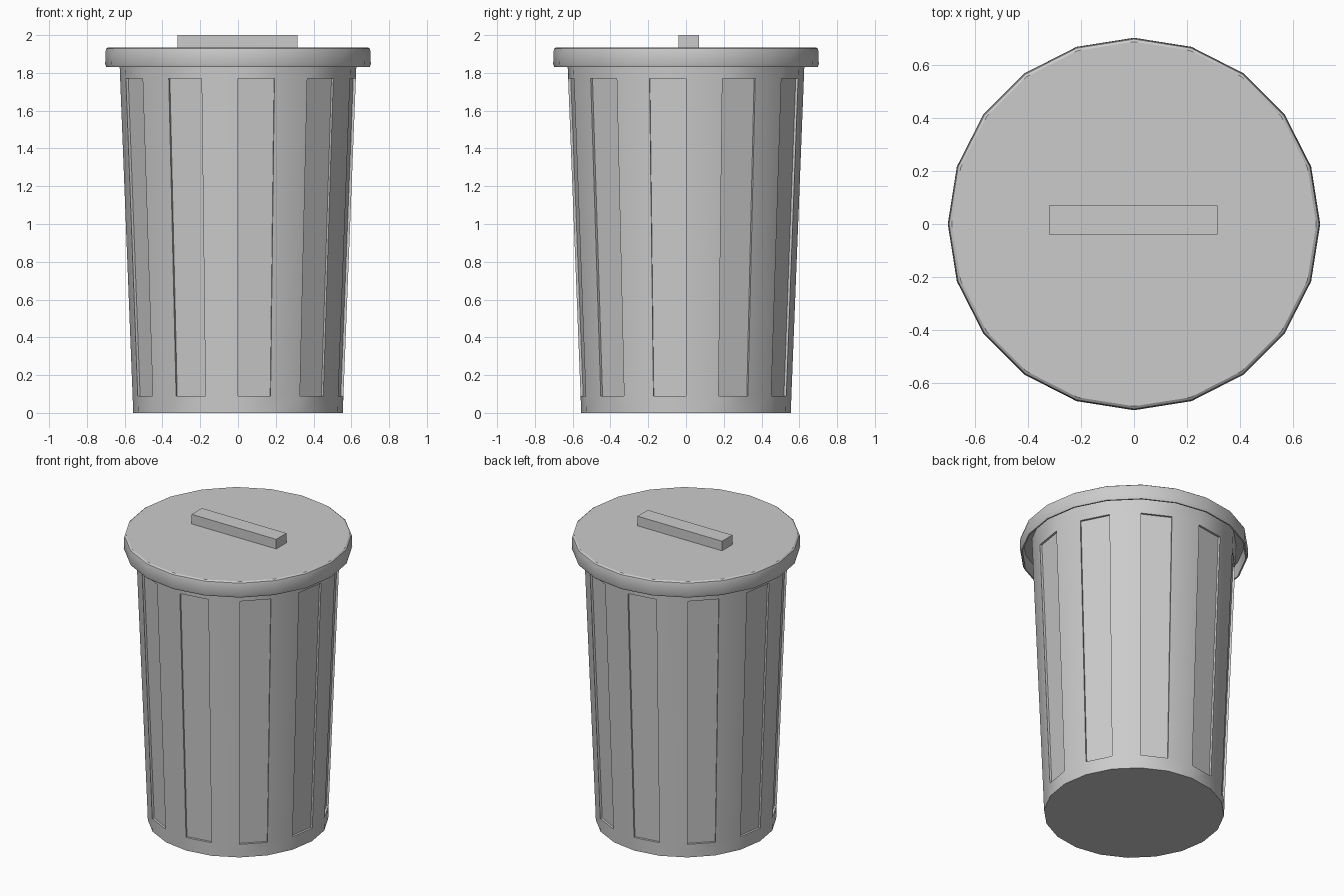
import bpy, bmesh
from math import sin, cos, pi, radians

if "Cube" in bpy.data.objects:
    bpy.data.objects.remove(bpy.data.objects["Cube"])

SIDES = 20


def finish(name, bm, smooth=True):
    bmesh.ops.recalc_face_normals(bm, faces=bm.faces[:])
    me = bpy.data.meshes.new(name)
    bm.to_mesh(me)
    bm.free()
    ob = bpy.data.objects.new(name, me)
    bpy.context.collection.objects.link(ob)
    if smooth:
        bpy.ops.object.select_all(action='DESELECT')
        ob.select_set(True)
        bpy.context.view_layer.objects.active = ob
        bpy.ops.object.shade_smooth_by_angle(angle=radians(30))
    return ob


def lathe(profile):
    """Stack of 20-sided rings joined by quads; returns bmesh, rings, quad rows."""
    bm = bmesh.new()
    rings = [[bm.verts.new((r * cos(2 * pi * i / SIDES), r * sin(2 * pi * i / SIDES), z))
              for i in range(SIDES)] for r, z in profile]
    rows = []
    for a, b in zip(rings, rings[1:]):
        rows.append([bm.faces.new((a[i], a[(i + 1) % SIDES], b[(i + 1) % SIDES], b[i]))
                     for i in range(SIDES)])
    return bm, rings, rows


# Tapered can with a recessed panel on every other side
bm, rings, rows = lathe([(0.555, 0), (0.558, 0.09), (0.624, 1.77), (0.63, 1.925)])
bm.faces.new(rings[0][::-1])
bm.normal_update()
for f in rows[1][1::2]:
    push = f.normal * -0.014
    new = bmesh.ops.extrude_discrete_faces(bm, faces=[f])["faces"][0]
    bmesh.ops.translate(bm, verts=new.verts[:], vec=push)
finish("can_body", bm)

# Hollow lid: thin skirt with a rounded top edge
bm, rings, rows = lathe([(0.618, 1.921), (0.685, 1.921), (0.688, 1.83), (0.697, 1.83),
                         (0.703, 1.845), (0.702, 1.91), (0.698, 1.928), (0.688, 1.935)])
bm.faces.new(rings[0][::-1])
bm.faces.new(rings[-1])
finish("lid", bm)

# Bar handle on the lid
bm = bmesh.new()
bmesh.ops.create_cube(bm, size=1)
for v in bm.verts:
    v.co = (v.co.x * 0.635 - 0.0025, v.co.y * 0.11 + 0.015, v.co.z * 0.066 + 1.967)
finish("lid_handle", bm, smooth=False)
